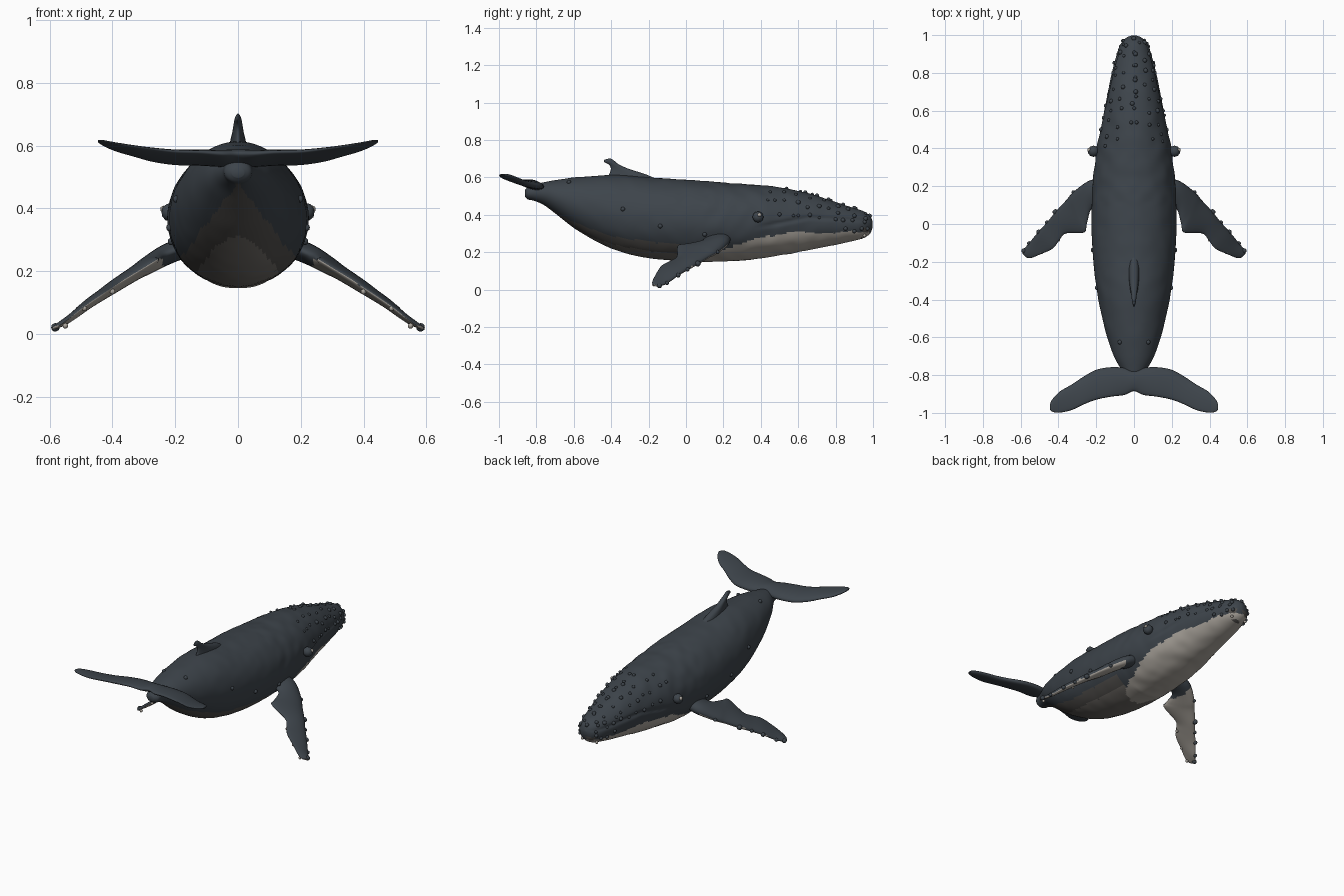
import bpy, bmesh, math, random
from mathutils import Vector, noise

if "Cube" in bpy.data.objects:
    bpy.data.objects.remove(bpy.data.objects["Cube"])

random.seed(4)


def material(name, rgb):
    m = bpy.data.materials.new(name)
    m.diffuse_color = (*rgb, 1)
    m.use_nodes = True
    m.node_tree.nodes["Principled BSDF"].inputs["Base Color"].default_value = m.diffuse_color
    return m


MATS = [material("slate skin", (0.047, 0.058, 0.070)),
        material("pale belly", (0.40, 0.37, 0.33)),
        material("dark brown belly", (0.085, 0.08, 0.075)),
        material("grey brown belly", (0.16, 0.148, 0.135))]


def spline(rows, n):
    """Catmull-Rom through rows of numbers, n steps per gap."""
    out = []
    for i in range(len(rows) - 1):
        p = [rows[max(0, min(len(rows) - 1, i + k))] for k in (-1, 0, 1, 2)]
        for s in range(n):
            t = s / n
            out.append([0.5 * (2 * b + (c - a) * t + (2 * a - 5 * b + 4 * c - d) * t * t
                               + (3 * b - a - 3 * c + d) * t ** 3) for a, b, c, d in zip(*p)])
    return out + [list(rows[-1])]


def lerp(table, v):
    """Piecewise linear lookup in (key, value) pairs with rising keys."""
    if v <= table[0][0]:
        return table[0][1]
    for (a, fa), (b, fb) in zip(table, table[1:]):
        if v <= b:
            return fa + (fb - fa) * (v - a) / (b - a)
    return table[-1][1]


def finish(name, bm, rule):
    bmesh.ops.recalc_face_normals(bm, faces=bm.faces)
    for f in bm.faces:
        f.smooth = True
        f.material_index = rule(f.calc_center_median(), f.normal)
    mesh = bpy.data.meshes.new(name)
    bm.to_mesh(mesh)
    bm.free()
    for m in MATS:
        mesh.materials.append(m)
    ob = bpy.data.objects.new(name, mesh)
    bpy.context.collection.objects.link(ob)


def loft(name, rings, rule):
    bm = bmesh.new()
    vs = [[bm.verts.new(p) for p in r] for r in rings]
    n = len(vs[0])
    for a, b in zip(vs, vs[1:]):
        for k in range(n):
            bm.faces.new((a[k], a[(k + 1) % n], b[(k + 1) % n], b[k]))
    bm.faces.new(vs[0])
    bm.faces.new(vs[-1])
    finish(name, bm, rule)


def fin(name, rows, up, rule, n=20):
    """Rows: lead xyz, trail xyz, half thickness."""
    rings = []
    for r in spline(rows, 6):
        lead, trail, ring = Vector(r[:3]), Vector(r[3:6]), []
        for k in range(n):
            a = 2 * math.pi * k / n
            u = (1 - math.cos(a)) / 2
            ring.append(lead.lerp(trail, u) + up * (math.sin(a) * r[6] * (1.25 - 0.6 * u)))
        rings.append(ring)
    loft(name, rings, rule)


# Body stations: y, top z, bottom z, half width
BODY = spline([
    (.998, .365, .335, .012), (.985, .39, .30, .042), (.95, .418, .275, .072), (.9, .435, .262, .092),
    (.8, .468, .24, .117), (.7, .502, .22, .138), (.6, .528, .20, .157), (.5, .546, .182, .178),
    (.4, .557, .166, .198), (.3, .565, .155, .211), (.2, .572, .15, .219), (.1, .58, .149, .224),
    (0, .587, .151, .225), (-.1, .593, .157, .222), (-.2, .60, .168, .215), (-.3, .61, .188, .204),
    (-.4, .613, .22, .188), (-.5, .607, .268, .168), (-.6, .599, .33, .142), (-.7, .585, .408, .106),
    (-.76, .574, .452, .074), (-.81, .562, .474, .05), (-.845, .55, .482, .042), (-.862, .53, .498, .02)], 8)
MOUTH = [(.36, .33), (.5, .355), (.65, .385), (.8, .38), (.97, .37)]
THROAT = [(-.04, .14), (.1, .19), (.21, .215), (.4, .28), (.61, .31), (.97, .31)]


def skin(row, a):
    """Point on the body at angle a from the top."""
    y, top, bot, w = row
    mid, h = (top + bot) / 2, (top - bot) / 2
    x, z = w * math.sin(a), h * math.cos(a)
    s = 1.0
    if y > .36:  # mouth line groove
        d = mid + z - lerp(MOUTH, y)
        s -= .05 * min(1, (y - .36) * 8) * math.exp(-(d / .010) ** 2)
    bump = .022 if y > .1 else .010  # lumpy skin
    s += bump * noise.noise(Vector((abs(x), y, z)) * 14)
    return Vector((x * s, y, mid + z * s))


def body_rule(c, n):
    r = noise.noise(c * 22)
    if c.y > .935 and c.z < .33 and r > 0:
        return 2
    if c.y > -.04 and c.z < lerp(THROAT, c.y) + .014 * r:
        return 1
    x, z = abs(c.x) + .012 * r, c.z
    if c.y < .06 and z < .48 and n.z < .1:
        if z < .31 and x < .135 * math.sqrt((.31 - z) / .13):
            return 3
        if x < .17 * (.48 - z) / .22:
            return 2
    return 0


loft("body", [[skin(r, 2 * math.pi * k / 112) for k in range(112)] for r in BODY], body_rule)

# Dorsal fin
fin("dorsal_fin", [(0, -.12, .565, 0, -.45, .565, .034), (0, -.2, .61, 0, -.415, .61, .026),
                   (0, -.305, .645, 0, -.402, .645, .018), (0, -.36, .67, 0, -.412, .668, .014),
                   (0, -.388, .692, 0, -.438, .683, .010), (0, -.405, .702, 0, -.436, .695, .004)],
    Vector((1, 0, 0)), lambda c, n: 0)

# Tail flukes: x, lead y, trail y, lead z, trail z, half thickness
half = [(0, -.775, -.885, .553, .575, .026), (.05, -.762, -.905, .55, .575, .025),
        (.12, -.758, -.914, .55, .58, .022), (.2, -.772, -.93, .55, .582, .02),
        (.27, -.81, -.957, .557, .59, .017), (.33, -.85, -.985, .572, .598, .014),
        (.39, -.885, -.998, .588, .608, .011), (.43, -.925, -.995, .605, .615, .008),
        (.446, -.955, -.98, .614, .616, .004)]
flukes = [(-r[0], *r[1:]) for r in reversed(half[1:])] + half
fin("tail_flukes", [(x, a, za, x, b, zb, t) for x, a, b, za, zb, t in flukes],
    Vector((0, 0, 1)), lambda c, n: 0)

# Pectoral fins: lead x, y, trail x, y, half thickness
PEC = [(.15, .24, .15, .10, .035), (.235, .23, .225, .08, .033), (.32, .17, .25, .0, .028),
       (.36, .125, .265, -.045, .024), (.415, .065, .36, -.05, .021), (.46, .01, .395, -.085, .018),
       (.505, -.04, .43, -.13, .016), (.555, -.10, .49, -.158, .012), (.588, -.14, .545, -.18, .008),
       (.59, -.155, .57, -.178, .004)]
DROP = [(.15, .285), (.22, .258), (.3, .213), (.36, .175), (.42, .135), (.515, .07), (.56, .03), (.59, .018)]
for side, s in (("left", -1), ("right", 1)):
    fin(side + "_pectoral_fin",
        [(s * a, b, lerp(DROP, a), s * c, d, lerp(DROP, c), t) for a, b, c, d, t in PEC],
        Vector((s * .45, 0, .89)),
        lambda c, n: 1 if n.z < -.05 + .3 * noise.noise(c * 30) and abs(c.x) > .24 else 0)


def knobs(name, items, index):
    """One mesh of small round bumps from (position, radius)."""
    bm = bmesh.new()
    for p, r in items:
        made = bmesh.ops.create_icosphere(bm, subdivisions=2, radius=r)["verts"]
        bmesh.ops.translate(bm, verts=made, vec=p)
    finish(name, bm, lambda c, n: index)


def station(y):
    return min(BODY, key=lambda r: abs(r[0] - y))


# Head tubercles in rows, given as angle from the top
bumps = []
for angle, y0, y1, count in ((0, .55, .97, 7), (.5, .45, .95, 8), (.95, .42, .95, 10), (1.3, .5, .96, 9)):
    for k in range(count):
        for s in (-1, 1):
            y = y0 + (y1 - y0) * k / (count - 1) + random.uniform(-.015, .015)
            a = angle + random.uniform(-.1, .1)
            bumps.append((skin(station(y), s * a), random.uniform(.008, .013)))
# Chin bumps and sparse body bumps
for s in (-1, 1):
    for y in (.97, .94, .9, .85):
        bumps.append((skin(station(y), s * random.uniform(1.7, 2.1)), .011))
    for y, a in ((.1, 1.9), (-.14, 1.75), (-.34, 1.45), (-.62, .6)):
        bumps.append((skin(station(y), s * a), .012))
knobs("skin_tubercles", bumps, 0)

# Knobs on the leading edges of the pectoral fins
knobs("fin_knobs", [(Vector((s * x, y, lerp(DROP, x))), r) for s in (-1, 1) for x, y, r in
                    ((.32, .168, .011), (.415, .063, .016), (.46, .008, .011), (.505, -.042, .013),
                     (.555, -.102, .011), (.582, -.142, .014))], 0)

# Eyes with a pale fleck, and pale barnacles at the fin tips and chin
eyes = [(Vector((s * .215, .385, .388)), .03) for s in (-1, 1)]
knobs("eyes", eyes, 0)
pale = [(Vector((s * .237, .392, .398)), .011) for s in (-1, 1)]
pale += [(Vector((s * x, y, z)), .009) for s in (-1, 1)
         for x, y, z in ((.55, -.172, .026), (.49, -.15, .082), (.40, -.085, .135), (.05, .955, .288))]
knobs("barnacles", pale, 1)
